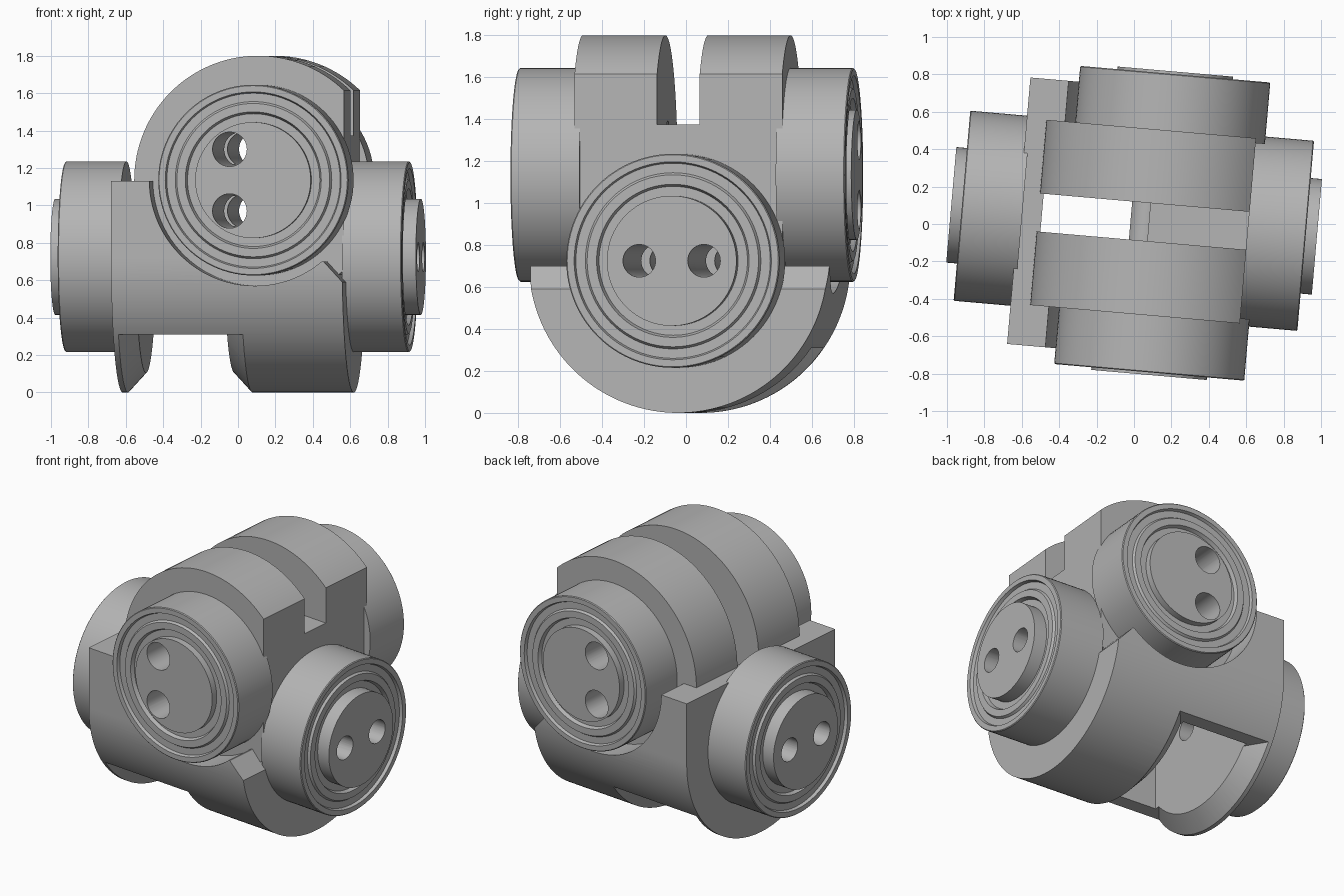
import bpy, bmesh, math
from mathutils import Matrix, Vector

if "Cube" in bpy.data.objects:
    bpy.data.objects.remove(bpy.data.objects["Cube"])

grey = bpy.data.materials.new("machined grey")
grey.use_nodes = True
COLOR = (0.46, 0.46, 0.46, 1)
grey.diffuse_color = COLOR
grey.node_tree.nodes["Principled BSDF"].inputs["Base Color"].default_value = COLOR

LOW_Z, HIGH_X, HIGH_Z = 0.725, 0.15, 1.135      # lower and upper pivot axes
PLACE = Matrix.Rotation(math.radians(-5), 4, 'Z') @ Matrix.Translation((0, 0.017, 0))


def make(name, bm):
    bmesh.ops.recalc_face_normals(bm, faces=bm.faces)
    mesh = bpy.data.meshes.new(name)
    bm.to_mesh(mesh)
    bm.free()
    mesh.materials.append(grey)
    ob = bpy.data.objects.new(name, mesh)
    bpy.context.collection.objects.link(ob)
    return ob


def prism(name, pts, axis, a, b):
    """Extrude a closed outline along x (points are y, z) or y (points are x, z)."""
    bm = bmesh.new()
    put = (lambda p, d: (d, p[0], p[1])) if axis == 'x' else (lambda p, d: (p[0], d, p[1]))
    face = bm.faces.new([bm.verts.new(put(p, a)) for p in pts])
    new = bmesh.ops.extrude_face_region(bm, geom=[face])["geom"]
    shift = Vector((b - a, 0, 0) if axis == 'x' else (0, b - a, 0))
    bmesh.ops.translate(bm, vec=shift, verts=[v for v in new if isinstance(v, bmesh.types.BMVert)])
    return make(name, bm)


def arc(cx, cz, r, start=0, end=360, n=96):
    full = end - start == 360
    steps = n if full else n + 1
    return [(cx + r * math.cos(math.radians(start + (end - start) * i / n)),
             cz + r * math.sin(math.radians(start + (end - start) * i / n))) for i in range(steps)]


def box(name, x0, x1, y, z0, z1):
    return prism(name, [(x0, z0), (x1, z0), (x1, z1), (x0, z1)], 'y', -y, y)


def lathe(name, profile, closed=False):
    """Spin (x, radius) points around the x axis."""
    bm = bmesh.new()
    vs = [bm.verts.new((x, 0, r)) for x, r in profile]
    pairs = list(zip(vs, vs[1:])) + ([(vs[-1], vs[0])] if closed else [])
    edges = [bm.edges.new(p) for p in pairs]
    bmesh.ops.spin(bm, geom=vs + edges, cent=(0, 0, 0), axis=(1, 0, 0),
                   angle=math.tau, steps=96, use_merge=True)
    bmesh.ops.remove_doubles(bm, verts=bm.verts, dist=1e-4)
    return make(name, bm)


def boolean(target, tool, mode='DIFFERENCE', keep=False):
    mod = target.modifiers.new("cut", 'BOOLEAN')
    mod.operation, mod.solver, mod.object = mode, 'EXACT', tool
    bpy.context.view_layer.objects.active = target
    bpy.ops.object.modifier_apply(modifier=mod.name)
    if not keep:
        bpy.data.objects.remove(tool)


# Lower body: round underside with a tall wall on one end
R = 0.715
body = prism("body", arc(0, R, R, 180, 360) + [(R, 1.13), (-R, 1.13)], 'x', -0.62, 0.62)
boolean(body, prism("shoulder_cut", [(0.3, 0.7), (0.52, 0.7), (0.62, 0.59), (0.8, 0.59),
                                     (0.8, 1.5), (0.3, 1.5)], 'y', -1, 1))
for s in (-1, 1):
    boolean(body, prism("hub_clearance", arc(HIGH_X, HIGH_Z, 0.565), 'y', s * 0.497, s * 1.0))
boolean(body, box("slot_cut", -0.495, -0.02, 0.102, -0.2, 2))

# Twin upper plates with one flat side, joined by a web
FLAT = 0.61
half = math.degrees(math.acos((FLAT - HIGH_X) / 0.665))
for s in (-1, 1):
    plate = prism("plate", arc(HIGH_X, HIGH_Z, 0.665, half, 360 - half), 'y', s * 0.102, s * 0.497)
    boolean(body, plate, 'UNION')
boolean(body, box("web", -0.02, FLAT, 0.15, 0.4, 1.375), 'UNION')

# Underside pocket with flared rim and a deeper well
flare = lathe("pocket_flare", [(-0.495, 0.25), (-0.495, 0.61), (-0.61, 0.735),
                               (0.095, 0.735), (-0.02, 0.61), (-0.02, 0.25)], True)
flare.data.transform(Matrix.Translation((0, 0, R)))
boolean(flare, box("pocket_limit", -1, 1, 1, -0.2, 0.31), 'INTERSECT')
boolean(body, flare)
boolean(body, box("well_cut", -0.495, -0.02, 0.49, 0.2, 0.82))


# Ringed hubs: two on each axis
def hub(name, start, end, cap, turn, spot):
    ob = lathe(name, [(start, 0), (start, 0.51), (end - 0.005, 0.51), (end, 0.505), (end, 0.472),
                      (end - 0.02, 0.465), (end - 0.02, 0.42), (end - 0.005, 0.41),
                      (end - 0.005, 0.365), (end - 0.03, 0.355), (end - 0.03, 0.31),
                      (cap, 0.31), (cap, 0)])
    ob.data.transform(Matrix.Translation(spot) @ Matrix.Rotation(math.radians(turn), 4, 'Z'))
    return ob


parts = [body]
low, high = (0, 0, LOW_Z), (HIGH_X, 0, HIGH_Z)
low_hubs = [hub("left_hub", 0.6, 0.92, 0.98, 0, low), hub("right_hub", 0.6, 0.925, 0.982, 180, low)]
high_hubs = [hub("back_hub", 0.47, 0.80, 0.814, 90, high), hub("front_hub", 0.47, 0.80, 0.814, -90, high)]

# Paired pin holes through each axis
for s in (-1, 1):
    pin = prism("low_pin", arc(s * 0.155, LOW_Z, 0.078, n=40), 'x', -1.2, 1.2)
    for ob in low_hubs:
        boolean(ob, pin, keep=True)
    boolean(body, pin)
    pin = prism("high_pin", arc(0.025, HIGH_Z + s * 0.165, 0.092, n=40), 'y', -1.2, 1.2)
    for ob in high_hubs:
        boolean(ob, pin, keep=True)
    boolean(body, pin)

# Turn everything into place and shade
bpy.ops.object.select_all(action='DESELECT')
for ob in parts + low_hubs + high_hubs:
    ob.data.transform(PLACE)
    ob.select_set(True)
bpy.context.view_layer.objects.active = body
bpy.ops.object.shade_smooth_by_angle(angle=math.radians(25))
